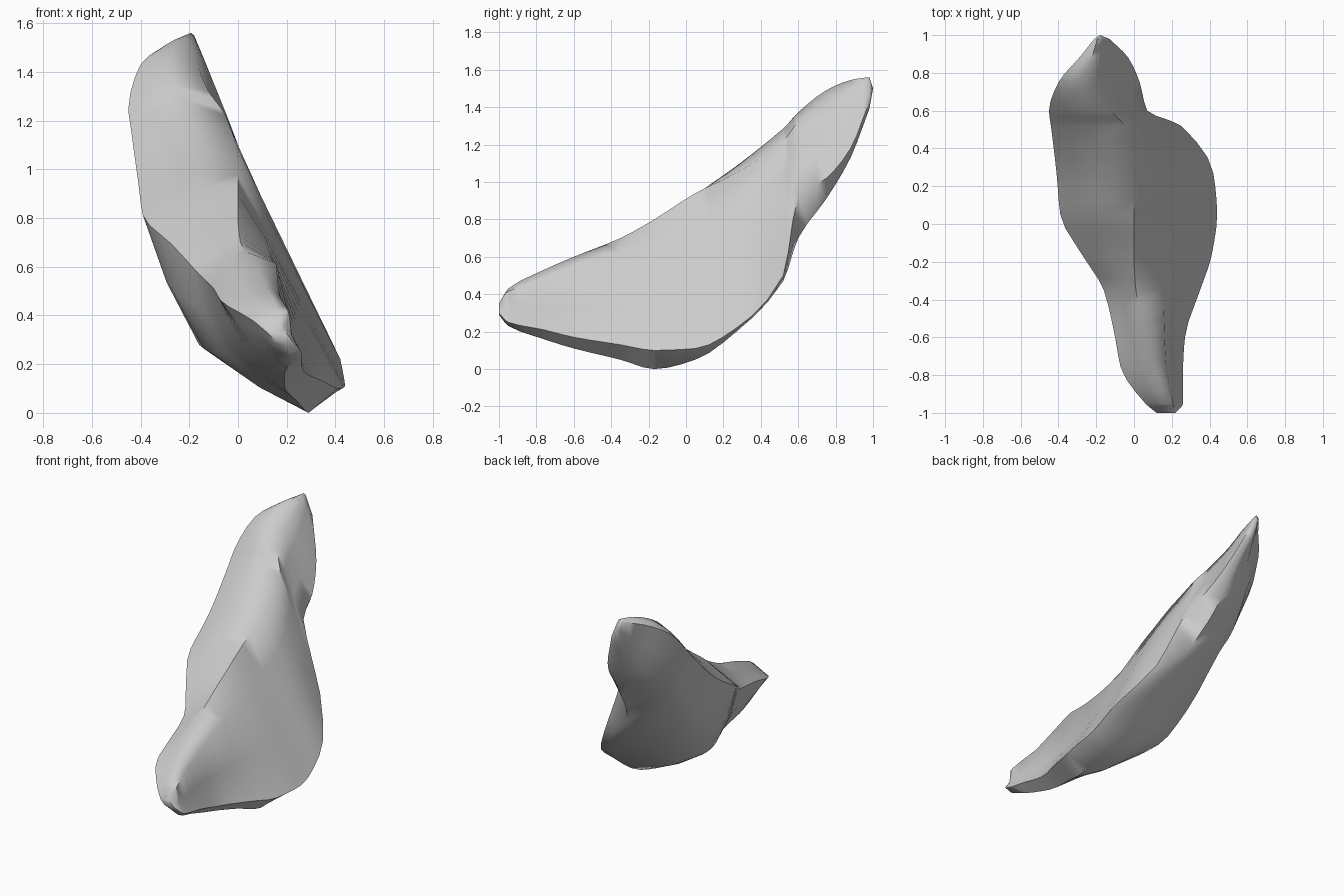
import bpy, bmesh
from mathutils import Vector

if "Cube" in bpy.data.objects:
    bpy.data.objects.remove(bpy.data.objects["Cube"])

# Cross-sections along the shard: y, then x,z of ridge, right edge, keel, belly, left edge
sections = [
    (-1.00, .18, .36, .22, .31, .19, .30, .15, .31, .12, .34),
    (-0.95, .16, .44, .26, .26, .22, .24, .14, .28, .06, .39),
    (-0.76, .11, .54, .26, .22, .19, .17, .05, .29, -.07, .47),
    (-0.60, .07, .61, .27, .18, .19, .12, .02, .27, -.10, .52),
    (-0.35, .01, .71, .35, .14, .24, .06, -.03, .27, -.16, .58),
    (-0.17, .00, .81, .41, .11, .29, .01, -.10, .26, -.27, .70),
    (0.05, .00, .95, .44, .12, .31, .06, -.16, .29, -.39, .82),
    (0.27, .00, 1.06, .42, .23, .34, .21, -.21, .46, -.41, .96),
    (0.52, -.05, 1.23, .25, .51, .20, .48, -.27, .80, -.44, 1.18),
    (0.60, -.12, 1.33, .07, .93, .02, .71, -.31, .93, -.45, 1.26),
    (0.75, -.16, 1.43, .03, 1.03, -.04, .92, -.28, 1.10, -.40, 1.44),
    (0.88, -.17, 1.51, -.03, 1.19, -.07, 1.14, -.20, 1.27, -.29, 1.52),
    (0.98, -.18, 1.56, -.13, 1.44, -.15, 1.40, -.18, 1.43, -.21, 1.55),
]
STEPS = 3
ys = [s[0] for s in sections]


def slope(i, k):
    """Limited tangent so rails curve without overshooting."""
    if i in (0, len(ys) - 1):
        return None
    a = (sections[i][k] - sections[i - 1][k]) / (ys[i] - ys[i - 1])
    b = (sections[i + 1][k] - sections[i][k]) / (ys[i + 1] - ys[i])
    return 2 * a * b / (a + b) if a * b > 0 else 0.0


def blend(i, k, t):
    h = ys[i + 1] - ys[i]
    p, q = sections[i][k], sections[i + 1][k]
    m, n = slope(i, k), slope(i + 1, k)
    m = (q - p) / h if m is None else m
    n = (q - p) / h if n is None else n
    return ((1 + 2 * t) * (1 - t) ** 2 * p + t * (1 - t) ** 2 * h * m
            + t * t * (3 - 2 * t) * q + t * t * (t - 1) * h * n)


def bump(y, centre, width):
    return max(0, 1 - ((y - centre) / width) ** 2)


def ring(row):
    y = row[0]
    ridge, right, keel, belly, left = [
        Vector((row[i], y, row[i + 1])) for i in range(1, 11, 2)]
    # Shoulder on the right face swells toward the front
    swell = max(.11 * (1 - abs(y + .45) / .5), .04 if -.97 < y < -.6 else 0)
    shoulder = ridge.lerp(right, .25) + swell * Vector((.55, 0, .75))
    mid = ridge.lerp(right, .62)
    # Gentle fullness on the underside, rounded crest on the upper front face
    full = .02 * bump(y, -.1, .5)
    under = belly.lerp(keel, .5) + full * Vector((-.4, 0, -1))
    flank = left.lerp(belly, .5) + full * Vector((-1, 0, -.5))
    crest = .09 * bump(y, .45, .58)
    brow = ridge.lerp(left, .45) + Vector((0, 0, crest))
    brow_out = ridge.lerp(left, .75) + Vector((0, 0, crest * .6))
    return [ridge, shoulder, mid, right, keel, under, belly, flank,
            left, brow_out, brow]


rows = [[ys[i] + (ys[i + 1] - ys[i]) * s / STEPS]
        + [blend(i, k, s / STEPS) for k in range(1, 11)]
        for i in range(len(ys) - 1) for s in range(STEPS)]
rows.append(list(sections[-1]))

# Shard body: loft the rings and close both tips
bm = bmesh.new()
rings = [[bm.verts.new(p) for p in ring(r)] for r in rows]
for a, b in zip(rings, rings[1:]):
    n = len(a)
    for i in range(n):
        bm.faces.new((a[i], a[(i + 1) % n], b[(i + 1) % n], b[i]))
bm.faces.new(rings[0])
tip = bm.verts.new((-.18, 1.0, 1.51))
last = rings[-1]
for i in range(len(last)):
    bm.faces.new((last[i], last[(i + 1) % len(last)], tip))
bmesh.ops.recalc_face_normals(bm, faces=bm.faces)

# Rest the shard on the ground
low = min(v.co.z for v in bm.verts)
bmesh.ops.translate(bm, verts=bm.verts, vec=(0, 0, -low))

mesh = bpy.data.meshes.new("rock_shard")
bm.to_mesh(mesh)
bm.free()
shard = bpy.data.objects.new("rock_shard", mesh)
bpy.context.collection.objects.link(shard)
bpy.context.view_layer.objects.active = shard
shard.select_set(True)
bpy.ops.object.shade_smooth_by_angle(angle=1.05)
